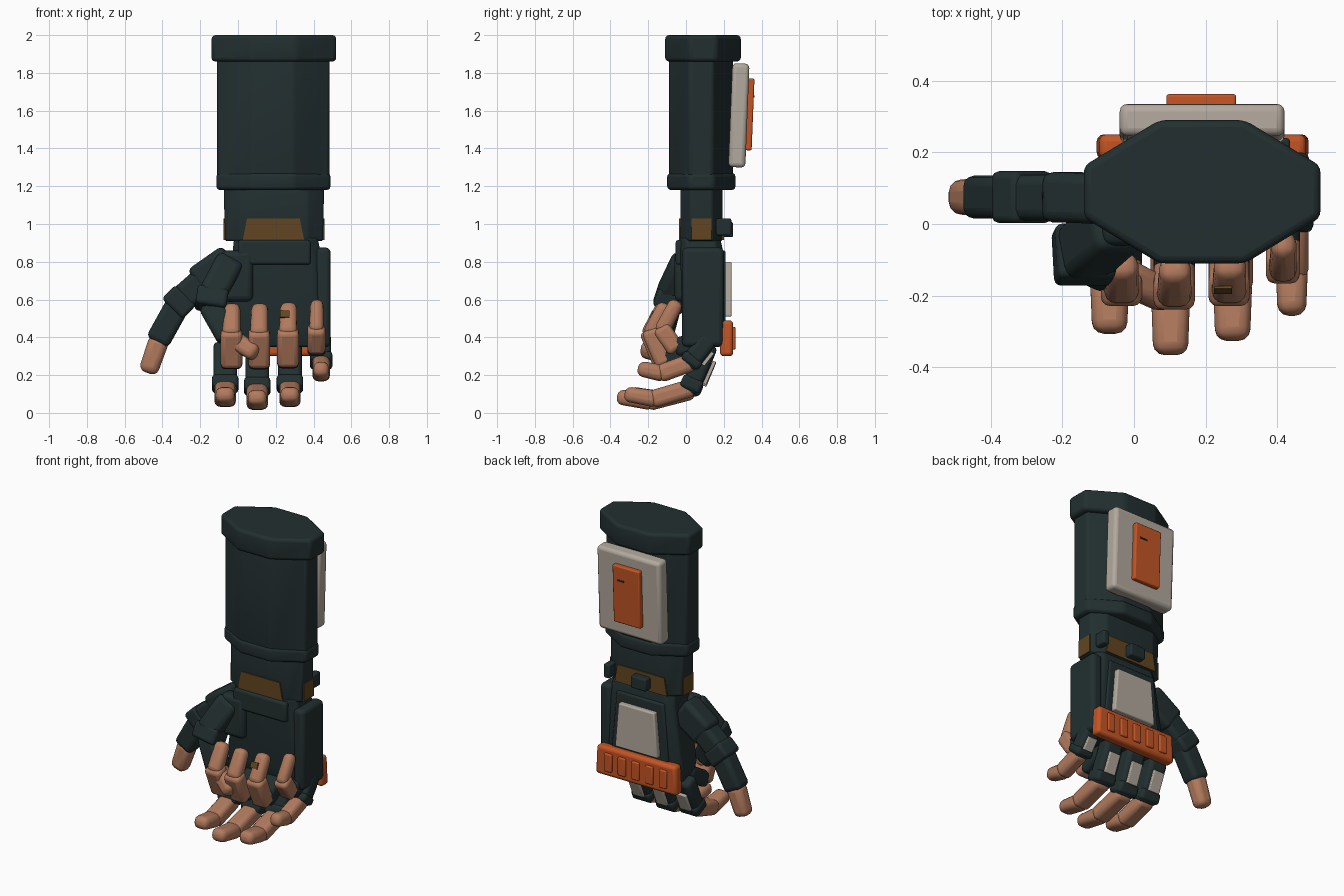
import bpy, bmesh, math
from mathutils import Vector, Matrix

cube = bpy.data.objects.get("Cube")
if cube:
    bpy.data.objects.remove(cube, do_unlink=True)


def material(name, rgb):
    m = bpy.data.materials.new(name)
    m.use_nodes = True
    m.diffuse_color = (*rgb, 1)
    m.node_tree.nodes["Principled BSDF"].inputs["Base Color"].default_value = (*rgb, 1)
    return m


DARK = material("dark teal fabric", (0.016, 0.028, 0.029))
GREY = material("warm grey armour", (0.45, 0.40, 0.34))
ORANGE = material("orange armour", (0.55, 0.09, 0.018))
SKIN = material("skin", (0.44, 0.195, 0.11))
BROWN = material("brown strap", (0.12, 0.06, 0.015))


def finish(name, bm, mat, bevel, segments=3):
    bmesh.ops.recalc_face_normals(bm, faces=bm.faces)
    mesh = bpy.data.meshes.new(name)
    bm.to_mesh(mesh)
    bm.free()
    mesh.materials.append(mat)
    ob = bpy.data.objects.new(name, mesh)
    bpy.context.collection.objects.link(ob)
    if bevel:
        mod = ob.modifiers.new("Bevel", "BEVEL")
        mod.width, mod.segments = bevel, segments
        mod.limit_method = "ANGLE"
        mod.angle_limit = math.radians(25)
    bpy.ops.object.select_all(action="DESELECT")
    ob.select_set(True)
    bpy.context.view_layer.objects.active = ob
    bpy.ops.object.shade_smooth_by_angle(angle=math.radians(35))
    return ob


def box(name, lo, hi, mat, bevel=0.015, taper=1, tilt=0):
    """Box between two corners; taper scales the top in x, tilt turns about x."""
    lo, hi = Vector(lo), Vector(hi)
    bm = bmesh.new()
    bmesh.ops.create_cube(bm, size=1)
    for v in bm.verts:
        if v.co.z > 0:
            v.co.x *= taper
        v.co = v.co * (hi - lo)
    bm.transform(Matrix.Translation((lo + hi) / 2) @ Matrix.Rotation(tilt, 4, "X"))
    return finish(name, bm, mat, bevel)


def loft(name, levels, mat, bevel=0.015, cut_x=0.32, cut_y=0.32):
    """Chamfered rectangle skinned through levels of (z, x0, x1, y0, y1)."""
    bm = bmesh.new()
    rings = []
    for z, x0, x1, y0, y1 in levels:
        a, b = (x1 - x0) * cut_x, (y1 - y0) * cut_y
        pts = [(x0 + a, y0), (x1 - a, y0), (x1, y0 + b), (x1, y1 - b),
               (x1 - a, y1), (x0 + a, y1), (x0, y1 - b), (x0, y0 + b)]
        rings.append([bm.verts.new((x, y, z)) for x, y in pts])
    for r, s in zip(rings, rings[1:]):
        for i in range(8):
            j = (i + 1) % 8
            bm.faces.new((r[i], r[j], s[j], s[i]))
    bm.faces.new(rings[0])
    bm.faces.new(rings[-1])
    return finish(name, bm, mat, bevel)


def limb(name, p, q, width, depth, mat, bevel=0.03, side=(1, 0, 0), end=1, extra=0.02, shift=0):
    """Rounded bar from p to q; width runs along side, end scales the q end."""
    p, q = Vector(p), Vector(q)
    axis = (q - p).normalized()
    p, q = p - axis * extra, q + axis * extra
    x = Vector(side)
    x = (x - axis * x.dot(axis)).normalized()
    y = axis.cross(x)
    bm = bmesh.new()
    bmesh.ops.create_cube(bm, size=1)
    for v in bm.verts:
        s = end if v.co.z > 0 else 1
        v.co = (p + q) / 2 + x * v.co.x * width * s \
            + y * (v.co.y * depth * s + shift) + axis * v.co.z * (q - p).length
    return finish(name, bm, mat, bevel)


# Forearm sleeve and rings
loft("forearm_sleeve", [(1.2, -0.11, 0.485, -0.09, 0.25), (1.9, -0.11, 0.485, -0.09, 0.25)], DARK)
loft("forearm_top_ring", [(1.86, -0.14, 0.52, -0.11, 0.29), (2.0, -0.14, 0.52, -0.11, 0.29)], DARK, 0.02)
loft("forearm_lower_ring", [(1.18, -0.115, 0.49, -0.1, 0.262), (1.27, -0.115, 0.49, -0.1, 0.262)], DARK, 0.02)

# Forearm back plates
box("forearm_plate", (-0.04, 0.235, 1.3), (0.42, 0.325, 1.85), GREY, 0.022, tilt=-0.04)
box("forearm_panel", (0.09, 0.318, 1.39), (0.285, 0.355, 1.77), ORANGE, 0.008, tilt=-0.04)
box("panel_slot", (0.2, 0.354, 1.67), (0.25, 0.362, 1.68), DARK, 0)

# Wrist cuff with strap windows and clips
loft("wrist_cuff", [(0.91, -0.07, 0.452, -0.03, 0.195), (1.21, -0.075, 0.455, -0.03, 0.192)], DARK,
     0.012, 0.16, 0.25)
box("front_strap", (0.025, -0.036, 0.915), (0.35, -0.029, 1.03), BROWN, 0, 0.86)
box("back_strap", (0.0, 0.19, 0.915), (0.38, 0.2, 1.03), BROWN, 0, 0.9)
for name, x in (("thumb_side", -0.077), ("little_side", 0.45)):
    box(name + "_strap", (x, 0.03, 0.915), (x + 0.008, 0.135, 1.03), BROWN, 0)
box("wrist_buckle", (0.12, 0.18, 0.93), (0.23, 0.25, 1.01), DARK, 0.01)
box("wrist_clip", (0.39, 0.16, 0.94), (0.435, 0.24, 1.03), DARK, 0.01)

# Palm, side guards and heel band
loft("palm", [(0.35, -0.08, 0.47, 0.0, 0.19), (0.45, -0.09, 0.48, -0.02, 0.2),
              (0.84, -0.03, 0.44, -0.03, 0.2), (0.93, -0.02, 0.42, -0.03, 0.18)],
     DARK, 0.012, 0.1, 0.15)
box("little_side_guard", (0.41, -0.02, 0.35), (0.49, 0.2, 0.875), DARK, 0.025)
box("heel_band", (0.0, -0.055, 0.785), (0.385, 0.02, 0.915), DARK, 0.015)
box("thenar_pad", (-0.09, -0.06, 0.59), (0.08, 0.03, 0.86), DARK, 0.03)
box("hand_back_base", (-0.02, 0.17, 0.46), (0.4, 0.21, 0.86), DARK, 0.012, 0.82)
box("hand_back_plate", (0.04, 0.195, 0.51), (0.35, 0.242, 0.8), GREY, 0.008, 0.84)

# Knuckle guard with raised ribs
box("knuckle_guard", (-0.105, 0.18, 0.3), (0.488, 0.25, 0.49), ORANGE, 0.02, 0.97)
for i in range(5):
    x = -0.01 + i * 0.1
    box(f"knuckle_rib_{i}", (x - 0.028, 0.235, 0.335), (x + 0.028, 0.262, 0.455), ORANGE, 0.008)

# Fingers: an open set and a curled set share the knuckles
# name, x, curled x, tip y, rise, curled y shift, curled z shift
fingers = [("index", -0.068, -0.035, -0.285, 0.015, 0.0, 0.0),
           ("middle", 0.102, 0.112, -0.345, 0.0, -0.01, 0.0),
           ("ring", 0.275, 0.265, -0.305, 0.015, 0.0, 0.005),
           ("little", 0.44, 0.415, -0.235, 0.15, 0.06, 0.02)]
for name, x, cx, tip, rise, dy, dz in fingers:
    little = name == "little"
    w = 0.105 if little else 0.125
    root = Vector((x, 0.115, 0.385 if little else 0.345))
    joint = Vector((x, 0.02, 0.115 + rise))
    mid = Vector((x, tip * 0.55, 0.06 + rise))
    limb(name + "_knuckle", root, joint, w, 0.1, DARK, 0.025)
    limb(name + "_cuff", root.lerp(joint, 0.78), joint, w + 0.015, 0.115, DARK, 0.02, extra=0.01)
    limb(name + "_plate", root.lerp(joint, 0.22), root.lerp(joint, 0.78), w * 0.62, 0.02, GREY,
         0.005, extra=0.0, shift=0.062 if (joint - root).cross(Vector((1, 0, 0))).y > 0 else -0.062)
    limb(name + "_open_middle", joint, mid, w - 0.012, 0.095, SKIN)
    limb(name + "_open_tip", mid, (x, tip, 0.083 + rise), w - 0.015, 0.09, SKIN, 0.032, end=0.88)

    base = Vector((cx, -0.12 + dy, 0.265 + dz + (0.06 if little else 0)))
    bend = Vector((cx, -0.185 + dy, 0.42 + dz))
    limb(name + "_curled_base", (cx, 0.07, 0.38), base, w - 0.01, 0.1, DARK, 0.025, extra=0)
    limb(name + "_curled_middle", base, bend, w - 0.01, 0.095, SKIN, 0.025)
    limb(name + "_curled_tip", bend, (cx + 0.003, -0.115 + dy, 0.555 + dz), w - 0.028, 0.085, SKIN,
         0.032, end=0.9)
limb("ring_tip_patch", (0.248, -0.192, 0.505), (0.248, -0.176, 0.54), 0.05, 0.008, BROWN, 0, extra=0)

# Thumb held out to the side
Y = (0, 1, 0)
limb("thumb_root", (-0.05, 0.07, 0.8), (-0.2, 0.075, 0.695), 0.14, 0.18, DARK, 0.03, Y)
limb("thumb_base", (-0.15, 0.075, 0.73), (-0.31, 0.075, 0.59), 0.13, 0.145, DARK, 0.03, Y)
limb("thumb_band", (-0.29, 0.075, 0.61), (-0.335, 0.075, 0.565), 0.145, 0.155, DARK, 0.02, Y)
limb("thumb_middle", (-0.32, 0.075, 0.57), (-0.42, 0.075, 0.39), 0.12, 0.13, DARK, 0.03, Y)
limb("thumb_tip", (-0.42, 0.075, 0.38), (-0.472, 0.075, 0.23), 0.105, 0.11, SKIN, 0.035, Y, 0.92)

# Thumb folded across the palm
limb("folded_thumb_root", (-0.05, 0.0, 0.79), (-0.14, -0.08, 0.62), 0.16, 0.15, DARK, 0.035, Y)
limb("folded_thumb_band", (-0.135, -0.075, 0.63), (-0.145, -0.095, 0.57), 0.16, 0.165, DARK, 0.02, Y)
limb("folded_thumb_middle", (-0.14, -0.09, 0.56), (-0.055, -0.13, 0.41), 0.12, 0.13, DARK, 0.03, Y)
limb("folded_thumb_tip", (-0.04, -0.14, 0.4), (0.085, -0.2, 0.32), 0.1, 0.1, SKIN, 0.032, Y, 0.9)
